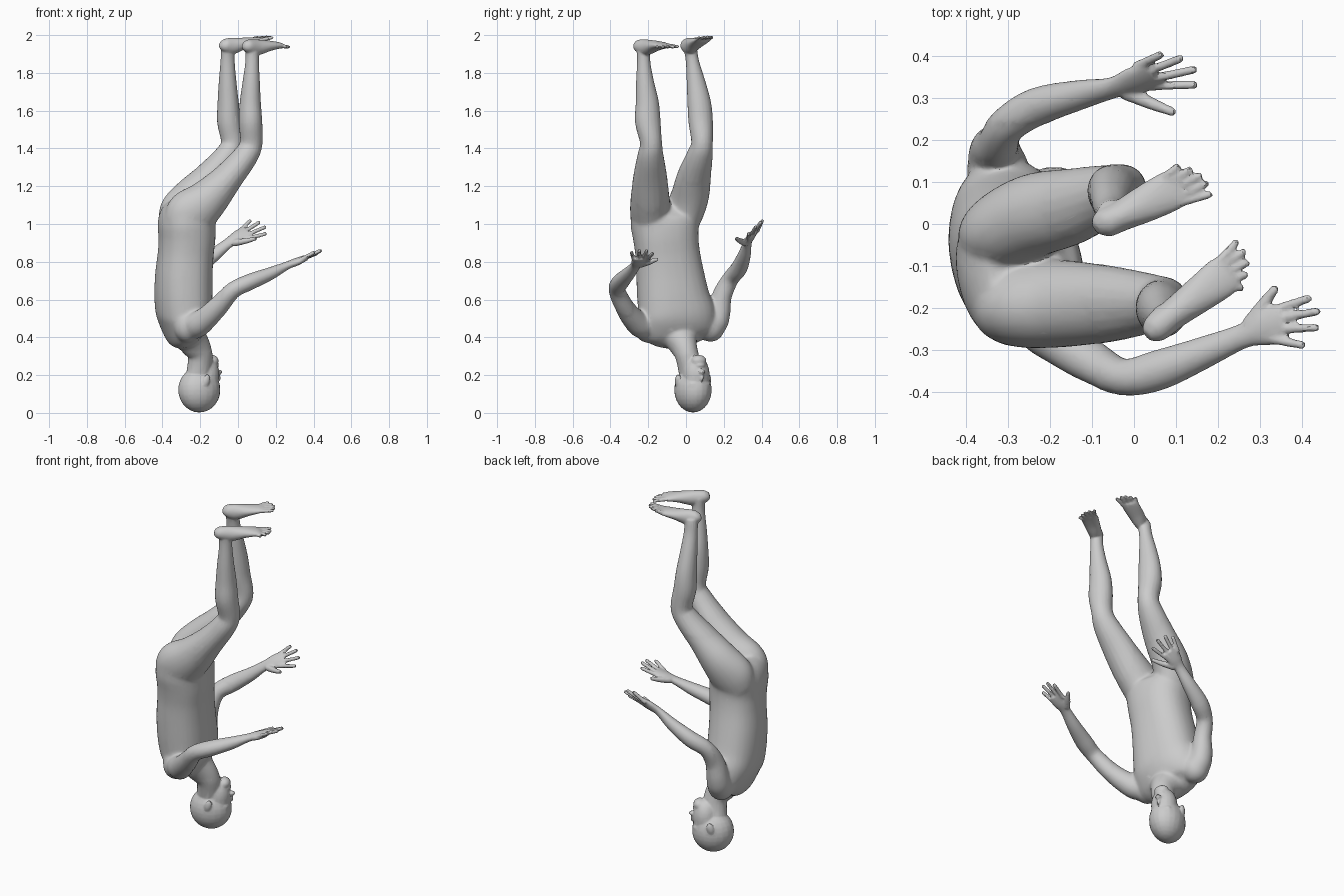
import bpy, bmesh, math
from mathutils import Vector, Matrix

bm = bmesh.new()


def spline(rows, steps=4):
    """Catmull-Rom resampling of rows (x, y, z, half width, half depth)."""
    rows = [Vector(r) for r in rows]
    pad = [2 * rows[0] - rows[1]] + rows + [2 * rows[-1] - rows[-2]]
    out = []
    for i in range(1, len(pad) - 2):
        a, b, c, d = pad[i - 1:i + 3]
        for s in range(steps):
            t = s / steps
            out.append(0.5 * (2 * b + (c - a) * t + (2 * a - 5 * b + 4 * c - d) * t * t
                              + (3 * b - a - 3 * c + d) * t ** 3))
    return out + [rows[-1]]


def loft(rows, side, sides=20, power=2.0):
    """Closed tube of elliptical rings, wide along the side vector."""
    rows = spline(rows)
    side, rings = Vector(side), []
    pts = [Vector(r[:3]) for r in rows]
    for i, r in enumerate(rows):
        t = (pts[min(i + 1, len(pts) - 1)] - pts[max(i - 1, 0)]).normalized()
        u = (side - t * side.dot(t)).normalized()
        v = t.cross(u)
        ring = []
        for k in range(sides):
            ang = 2 * math.pi * k / sides
            c, s = math.cos(ang), math.sin(ang)
            c = math.copysign(abs(c) ** (2 / power), c)
            s = math.copysign(abs(s) ** (2 / power), s)
            ring.append(bm.verts.new(pts[i] + u * c * r[3] + v * s * r[4]))
        rings.append(ring)
    for p, q in zip(rings, rings[1:]):
        for k in range(sides):
            n = (k + 1) % sides
            bm.faces.new((p[k], p[n], q[n], q[k]))
    bm.faces.new(rings[0][::-1])
    bm.faces.new(rings[-1])


def blob(center, radii, yaw=0.0, pitch=0.0):
    m = (Matrix.Translation(center) @ Matrix.Rotation(math.radians(yaw), 4, 'Z')
         @ Matrix.Rotation(math.radians(pitch), 4, 'Y') @ Matrix.Diagonal((*radii, 1)))
    bmesh.ops.create_uvsphere(bm, u_segments=20, v_segments=14, radius=1, matrix=m)


def digit(points, r0, r1):
    """Finger or toe: tapered tube with a round tip."""
    n = len(points) - 1
    loft([(*p, r0 + (r1 - r0) * i / n, r0 + (r1 - r0) * i / n) for i, p in enumerate(points)],
         (0.3, 0.5, -0.8), 10)
    blob(points[-1], (r1, r1, r1))


def digits(first, last, tips, r0, r1):
    a, b = Vector(first), Vector(last)
    for i, tip in enumerate(tips):
        base = a.lerp(b, i / (len(tips) - 1))
        tip = Vector(tip)
        base2 = base - (tip - base) * 0.4
        digit([base2, base, tip - (tip - base).normalized() * r1], r0, r1)


# torso, neck end first
loft([(-.28, -.03, .36, .09, .055), (-.29, -.038, .405, .18, .092), (-.288, -.045, .50, .205, .137),
      (-.289, -.066, .60, .193, .149), (-.287, -.083, .72, .181, .149), (-.277, -.097, .84, .171, .145),
      (-.27, -.107, .93, .173, .148), (-.272, -.112, 1.0, .181, .15), (-.27, -.112, 1.06, .172, .135),
      (-.26, -.11, 1.11, .118, .088)], (-.2, .98, 0), 28, 2.3)

# shoulder caps
blob((-.325, .13, .46), (.075, .078, .085))
blob((-.265, -.20, .455), (.075, .078, .085))

# neck
loft([(-.21, .025, .20, .06, .065), (-.20, .006, .30, .062, .066),
      (-.225, -.015, .36, .076, .078), (-.28, -.04, .43, .125, .088)], (-.3, .95, 0))

# head: skull, jaw, nose, brow, lips, ears
YAW = 25
fwd = Vector((math.cos(math.radians(YAW)), math.sin(math.radians(YAW)), 0))
lat = Vector((-fwd.y, fwd.x, 0))
head = Vector((-.205, .037, 0))


def at(f, s, z):
    return head + fwd * f + lat * s + Vector((0, 0, z))


blob(at(0, 0, .122), (.115, .096, .12), YAW)
blob(at(.04, 0, .20), (.07, .072, .105), YAW)
blob(at(.074, 0, .275), (.034, .042, .032), YAW)
blob(at(.109, 0, .20), (.012, .011, .034), YAW, -15)
blob(at(.116, 0, .217), (.018, .017, .012), YAW)
blob(at(.092, 0, .252), (.02, .028, .014), YAW)
for s in (-1, 1):
    blob(at(.085, s * .03, .152), (.018, .03, .012), YAW)
    blob(at(0, s * .091, .172), (.02, .012, .034), YAW, 15)

# legs
LEG = (-.25, .97, 0)
loft([(-.30, -.19, .98, .09, .11), (-.25, -.19, 1.05, .105, .135), (-.16, -.19, 1.13, .104, .11),
      (-.05, -.19, 1.25, .09, .08), (.04, -.188, 1.36, .07, .066), (.07, -.185, 1.43, .058, .06),
      (.066, -.202, 1.54, .068, .062), (.065, -.205, 1.64, .062, .056), (.07, -.217, 1.75, .048, .046),
      (.075, -.224, 1.86, .035, .036), (.075, -.225, 1.94, .035, .037)], LEG)
loft([(-.33, -.035, .98, .085, .10), (-.295, -.01, 1.06, .098, .125), (-.235, .022, 1.15, .10, .107),
      (-.15, .042, 1.25, .092, .082), (-.06, .072, 1.36, .07, .066), (-.03, .085, 1.43, .057, .06),
      (-.048, .078, 1.54, .065, .062), (-.052, .07, 1.64, .063, .056), (-.055, .053, 1.75, .05, .047),
      (-.055, .034, 1.86, .035, .038), (-.052, .022, 1.94, .035, .037)], LEG)

# feet, soles up
loft([(.03, -.265, 1.95, .016, .016), (.05, -.25, 1.943, .034, .034), (.10, -.21, 1.935, .037, .042),
      (.16, -.165, 1.943, .044, .029), (.205, -.13, 1.945, .049, .019), (.228, -.112, 1.942, .045, .012)],
     (-.6, .8, 0))
digits((.215, -.075, 1.943), (.235, -.15, 1.94),
       [(.249, -.038, 1.938), (.268, -.062, 1.937), (.276, -.09, 1.937), (.274, -.12, 1.937), (.264, -.153, 1.938)],
       .0115, .0095)
loft([(-.09, -.012, 1.955, .016, .016), (-.073, 0, 1.948, .034, .034), (-.03, .02, 1.943, .037, .044),
      (.03, .05, 1.957, .045, .03), (.085, .078, 1.97, .049, .019), (.112, .092, 1.976, .045, .012)],
     (-.45, .9, 0))
digits((.136, .058, 1.977), (.086, .122, 1.982),
       [(.188, .072, 1.988), (.18, .099, 1.99), (.163, .119, 1.991), (.139, .134, 1.991), (.109, .142, 1.99)],
       .0115, .0095)

# arms with palms
loft([(-.28, -.15, .47, .05, .05), (-.23, -.23, .46, .067, .07), (-.165, -.285, .505, .059, .062),
      (-.10, -.33, .57, .05, .054), (-.025, -.365, .65, .044, .044), (.06, -.348, .692, .048, .043),
      (.17, -.305, .737, .038, .034), (.26, -.267, .78, .03, .021), (.31, -.25, .80, .042, .02),
      (.36, -.237, .822, .046, .014)], (-.2, .97, .1))
loft([(-.31, .08, .475, .05, .05), (-.328, .145, .47, .066, .07), (-.332, .175, .53, .06, .062),
      (-.325, .19, .62, .051, .054), (-.302, .235, .71, .045, .045), (-.23, .28, .765, .048, .044),
      (-.13, .308, .835, .038, .034), (-.05, .325, .90, .03, .021), (0, .342, .93, .042, .02),
      (.05, .36, .957, .046, .014)], (.4, -.5, -.6))

# fingers and thumbs
digits((.355, -.198, .82), (.34, -.277, .815),
       [(.424, -.175, .846), (.445, -.207, .862), (.442, -.247, .862), (.409, -.29, .853)], .0125, .0105)
digit([(.275, -.24, .787), (.31, -.19, .80), (.335, -.156, .812)], .02, .011)
digits((.067, .33, .928), (.023, .384, .977),
       [(.153, .332, .95), (.151, .37, .987), (.118, .397, 1.013), (.069, .406, 1.022)], .0125, .0105)
digit([(-.02, .315, .90), (.04, .288, .91), (.09, .268, .922)], .02, .011)

# one body: fuse the parts, soften the joins, then reduce to facets
bmesh.ops.recalc_face_normals(bm, faces=bm.faces)
mesh = bpy.data.meshes.new("body")
bm.to_mesh(mesh)
bm.free()
body = bpy.data.objects.new("body", mesh)
bpy.context.collection.objects.link(body)
bpy.context.view_layer.objects.active = body
body.select_set(True)
fuse = body.modifiers.new("fuse", 'REMESH')
fuse.mode = 'VOXEL'
fuse.voxel_size = 0.0055
bpy.ops.object.modifier_apply(modifier="fuse")

# shoulders, neck base and hips get extra softening
joins = body.vertex_groups.new(name="joins")
joins.add([v.index for v in body.data.vertices if v.co.x < -.08 and .32 < v.co.z < 1.3
           and v.co.y < .24], 1.0, 'REPLACE')
for name, count, group in (("soften", 5, ""), ("blend", 45, "joins")):
    soft = body.modifiers.new(name, 'SMOOTH')
    soft.factor = 0.5
    soft.iterations = count
    soft.vertex_group = group
    bpy.ops.object.modifier_apply(modifier=name)
facets = body.modifiers.new("facets", 'DECIMATE')
facets.ratio = 0.15
bpy.ops.object.modifier_apply(modifier="facets")
body.vertex_groups.clear()
bpy.ops.object.shade_smooth_by_angle(angle=math.radians(30))
